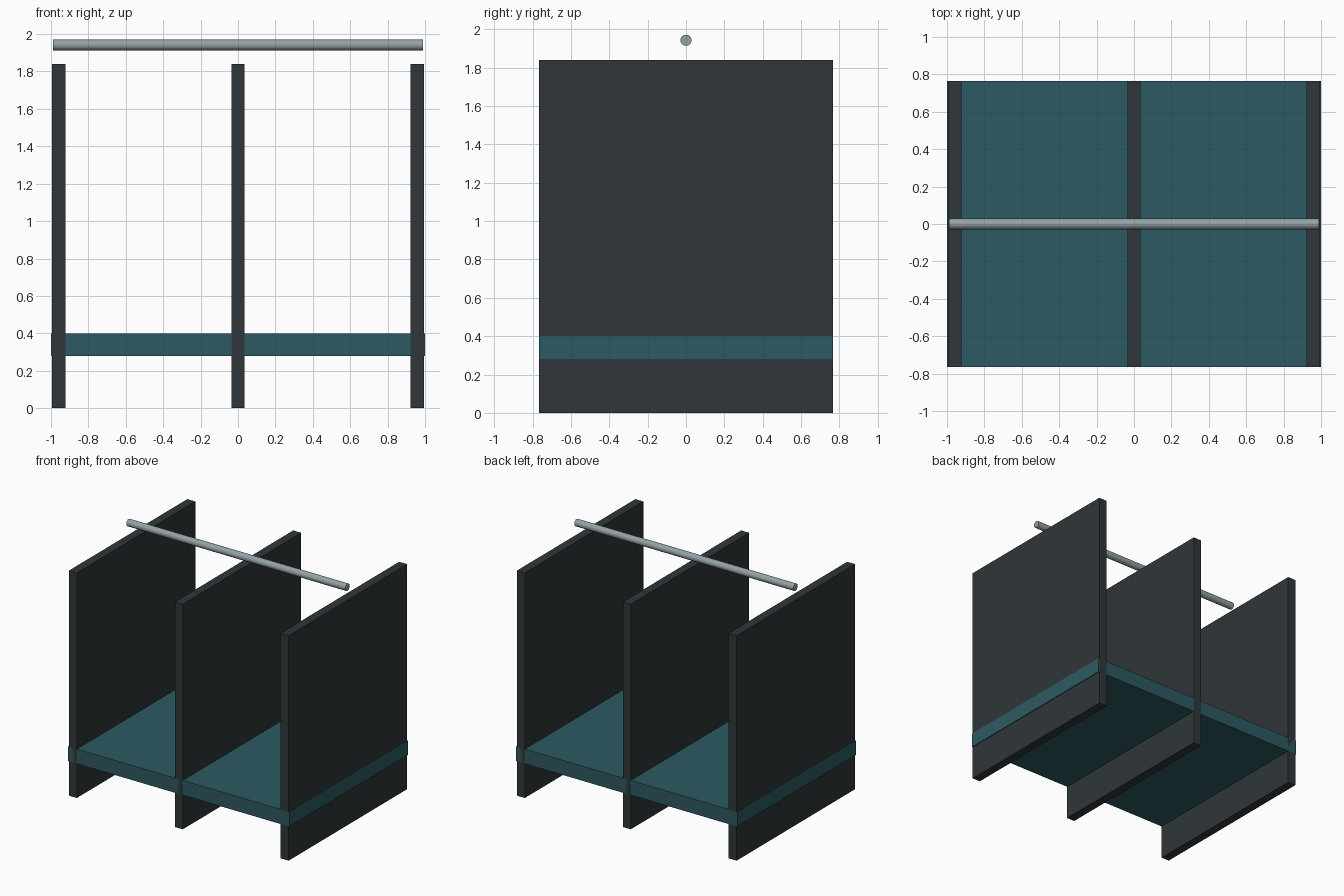
import bpy
from math import pi, radians

if "Cube" in bpy.data.objects:
    bpy.data.objects.remove(bpy.data.objects["Cube"])


def material(name, rgb):
    m = bpy.data.materials.new(name)
    m.diffuse_color = (*rgb, 1)
    m.use_nodes = True
    m.node_tree.nodes["Principled BSDF"].inputs["Base Color"].default_value = m.diffuse_color
    return m


DARK = material("dark_panel", (0.028, 0.037, 0.041))
TEAL = material("teal_shelf", (0.026, 0.102, 0.122))
STEEL = material("steel", (0.30, 0.36, 0.38))


def box(name, center, size, mat):
    bpy.ops.mesh.primitive_cube_add(size=1, location=center)
    ob = bpy.context.object
    ob.name = name
    ob.scale = size
    bpy.ops.object.transform_apply(location=False, rotation=False, scale=True)
    ob.data.materials.append(mat)
    return ob


DEPTH = 1.53

# Three upright panels
for name, x in (("left_panel", -0.958), ("middle_panel", 0), ("right_panel", 0.958)):
    box(name, (x, 0, 0.92), (0.072, DEPTH, 1.84), DARK)

# Shelf running through the panels, slightly wider than them
box("shelf", (0, 0, 0.34), (2.0, DEPTH, 0.12), TEAL)

# Round rail above the panels
bpy.ops.mesh.primitive_cylinder_add(vertices=16, radius=0.029, depth=1.98,
                                    location=(0, 0, 1.942), rotation=(0, pi / 2, 0))
rail = bpy.context.object
rail.name = "top_rail"
rail.data.materials.append(STEEL)
bpy.ops.object.shade_smooth_by_angle(angle=radians(30))
